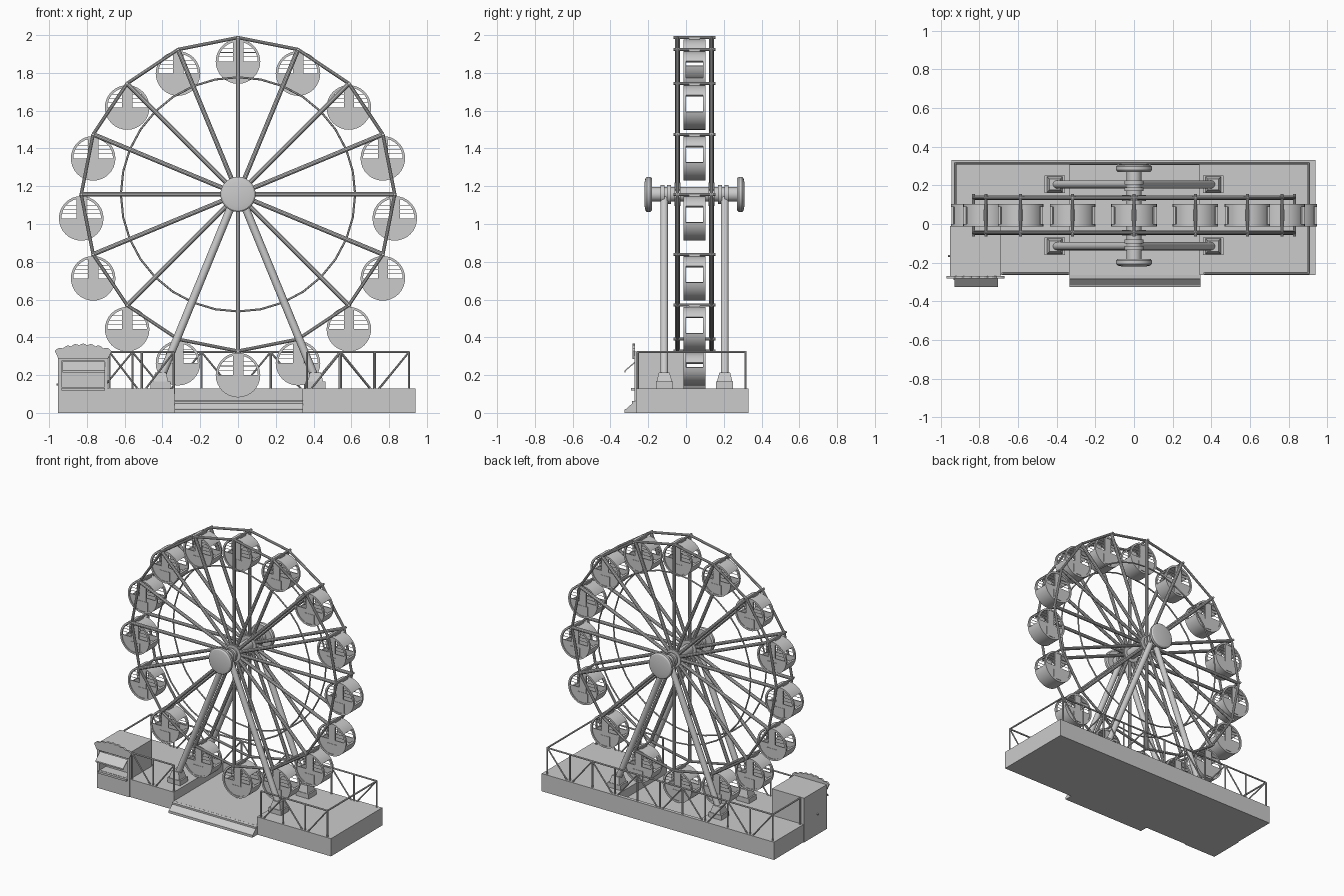
import bpy, bmesh, math
from mathutils import Vector, Matrix

if "Cube" in bpy.data.objects:
    bpy.data.objects.remove(bpy.data.objects["Cube"])

HUB_Z, R, YC, N = 1.157, 0.83, 0.045, 16
YF, YB = -0.045, 0.135          # front and back wheel planes


def rod(bm, p, q, r, n=10, r2=None, turn=0):
    p, q = Vector(p), Vector(q)
    m = Matrix.Translation((p + q) / 2) @ (q - p).to_track_quat('Z', 'Y').to_matrix().to_4x4()
    bmesh.ops.create_cone(bm, cap_ends=True, segments=n, radius1=r, radius2=r if r2 is None else r2,
                          depth=(q - p).length, matrix=m @ Matrix.Rotation(turn, 4, 'Z'))


def box(bm, x0, x1, y0, y1, z0, z1):
    m = Matrix.Translation(((x0 + x1) / 2, (y0 + y1) / 2, (z0 + z1) / 2))
    bmesh.ops.create_cube(bm, size=1, matrix=m @ Matrix.Diagonal((x1 - x0, y1 - y0, z1 - z0, 1)))


def prism(bm, pts, t0, t1, axis='y'):
    at = (lambda a, b, t: (a, t, b)) if axis == 'y' else (lambda a, b, t: (t, a, b))
    lo = [bm.verts.new(at(a, b, t0)) for a, b in pts]
    hi = [bm.verts.new(at(a, b, t1)) for a, b in pts]
    bm.faces.new(lo)
    bm.faces.new(hi[::-1])
    for i in range(len(pts)):
        j = (i + 1) % len(pts)
        bm.faces.new((lo[i], lo[j], hi[j], hi[i]))


def finish(name, bm, smooth=True):
    bmesh.ops.recalc_face_normals(bm, faces=bm.faces)
    me = bpy.data.meshes.new(name)
    bm.to_mesh(me)
    bm.free()
    ob = bpy.data.objects.new(name, me)
    bpy.context.collection.objects.link(ob)
    if smooth:
        bpy.ops.object.select_all(action='DESELECT')
        ob.select_set(True)
        bpy.context.view_layer.objects.active = ob
        bpy.ops.object.shade_smooth_by_angle(angle=math.radians(35))
    return ob


def on_wheel(i, r, y, n=N):
    a = math.tau * i / n
    return Vector((r * math.cos(a), y, HUB_Z + r * math.sin(a)))


# Platform with lowered boarding bay and back curb
bm = bmesh.new()
prism(bm, [(-0.945, 0), (0.94, 0), (0.94, 0.13), (0.34, 0.13), (0.34, 0.065),
           (-0.335, 0.065), (-0.335, 0.13), (-0.945, 0.13)], -0.265, 0.305)
box(bm, -0.945, 0.94, 0.305, 0.33, 0, 0.13)
finish('platform', bm, False)

# Entrance step and ramp lip
bm = bmesh.new()
prism(bm, [(-0.26, 0), (-0.325, 0), (-0.325, 0.018), (-0.315, 0.022), (-0.285, 0.05),
           (-0.285, 0.062), (-0.26, 0.065)], -0.335, 0.344, 'x')
finish('entrance_ramp', bm, False)

# Wheel spokes, rims, inner rings and cross pins
spokes, rims, rings, pins = (bmesh.new() for _ in range(4))
for i in range(N):
    for y in (YF, YB):
        rod(spokes, on_wheel(i, 0.03, y), on_wheel(i, R, y), 0.012)
        rod(rims, on_wheel(i, R, y), on_wheel(i + 1, R, y), 0.009)
        for k in (2 * i, 2 * i + 1):
            rod(rings, on_wheel(k, 0.62, y, 32), on_wheel(k + 1, 0.62, y, 32), 0.0055, 6)
    rod(pins, on_wheel(i, R, -0.065), on_wheel(i, R, 0.155), 0.008)
for name, b in (('spokes', spokes), ('outer_rims', rims), ('inner_rings', rings), ('cross_pins', pins)):
    finish(name, b)

# Axle, hub flanges and rounded end caps
bm = bmesh.new()
rod(bm, (0, -0.2, HUB_Z), (0, 0.29, HUB_Z), 0.038, 32)
for s in (-1, 1):
    for d, e, r in ((0.075, 0.105, 0.062), (0.125, 0.145, 0.05), (0.16, 0.18, 0.05)):
        rod(bm, (0, YC + s * d, HUB_Z), (0, YC + s * e, HUB_Z), r, 32)
    for d, e, r, r2 in ((0.225, 0.235, 0.085, 0.093), (0.235, 0.252, 0.093, 0.093),
                        (0.252, 0.26, 0.093, 0.085), (0.26, 0.265, 0.085, 0.06)):
        rod(bm, (0, YC + s * d, HUB_Z), (0, YC + s * e, HUB_Z), r, 40, r2)
finish('hub_axle', bm)

# A-frame legs with stepped feet
legs, feet = bmesh.new(), bmesh.new()
for y in (-0.115, 0.205):
    for s in (-1, 1):
        rod(legs, (s * 0.415, y, 0.17), (s * 0.01, y, HUB_Z), 0.021, 20)
        x = s * 0.41
        box(feet, x - 0.052, x + 0.052, y - 0.045, y + 0.045, 0.13, 0.165)
        rod(feet, (x, y, 0.165), (x, y, 0.215), 0.058, 4, 0.04, math.pi / 4)
finish('support_legs', legs)
finish('leg_feet', feet, False)

# Gondola: drum shell with side windows, half-closed ends, doors, bars, benches
GR, GW, SEG = 0.118, 0.058, 32
bm = bmesh.new()
ys = (-GW, -GW + 0.014, GW - 0.014, GW)
grid = [[bm.verts.new((GR * math.cos(math.tau * k / SEG), y, GR * math.sin(math.tau * k / SEG)))
         for y in ys] for k in range(SEG)]
window = {31, 0, 1, 2, 13, 14, 15, 16}
for k in range(SEG):
    for c in range(3):
        if not (c == 1 and k in window):
            n = (k + 1) % SEG
            bm.faces.new((grid[k][c], grid[n][c], grid[n][c + 1], grid[k][c + 1]))
bmesh.ops.recalc_face_normals(bm, faces=bm.faces)
bmesh.ops.solidify(bm, geom=bm.faces[:], thickness=0.013)
half = [(0.11 * math.cos(math.pi + math.pi * k / 16), 0.11 * math.sin(math.pi + math.pi * k / 16))
        for k in range(17)]
for s in (-1, 1):
    prism(bm, half, s * 0.046, s * 0.053)
    a, b = sorted((s * 0.044, s * 0.055))
    box(bm, -0.026, 0.028, a, b, -0.03, 0.106)
    a, b = sorted((s * 0.05, s * 0.057))
    box(bm, -0.038, 0.04, a, b, -0.1, -0.03)
    for z in (0.025, 0.048, 0.07):
        w = math.sqrt(0.108 ** 2 - z * z)
        rod(bm, (-w, s * 0.05, z), (w, s * 0.05, z), 0.0018, 5)
    a, b = sorted((s * 0.045, s * 0.095))
    box(bm, a, b, -0.045, 0.045, -0.05, -0.04)
# hanger on top of the drum
box(bm, -0.012, 0.012, -0.03, 0.03, 0.112, 0.127)
cabin = finish('gondola_0', bm)
for i in range(N):
    ob = cabin if i == 0 else cabin.copy()
    if i:
        ob.name = 'gondola_%d' % i
        bpy.context.collection.objects.link(ob)
    ob.location = on_wheel(i, R, YC) - Vector((0, 0, 0.127))

# Railings with alternating diagonal braces
bm = bmesh.new()


def railing(p, q, panels, brace=True):
    p, q = Vector(p), Vector(q)
    up, dn = Vector((0, 0, 0.322)), Vector((0, 0, 0.1))
    rod(bm, p + up, q + up, 0.006, 8)
    for i in range(panels + 1):
        a = p.lerp(q, i / panels)
        rod(bm, a + dn, a + up, 0.006, 8)
        if brace and i < panels:
            b = p.lerp(q, (i + 1) / panels)
            lo, hi = (a, b) if i % 2 else (b, a)
            rod(bm, lo + dn, hi + up, 0.005, 8)


railing((0.905, 0.315, 0), (-0.925, 0.315, 0), 10)
railing((0.905, -0.255, 0), (0.365, -0.255, 0), 3)
railing((-0.34, -0.255, 0), (-0.68, -0.255, 0), 2)
railing((0.905, -0.255, 0), (0.905, 0.315, 0), 1, False)
railing((-0.925, 0.315, 0), (-0.925, 0.0, 0), 1, False)
finish('railings', bm)

# Ticket booth walls around a serving window
bm = bmesh.new()
X0, X1 = -0.952, -0.69
box(bm, X0, X1, -0.272, -0.01, 0, 0.135)
box(bm, X0, X1, -0.272, -0.01, 0.278, 0.325)
box(bm, X0, X1, -0.2, -0.01, 0.135, 0.278)
box(bm, X0, -0.932, -0.272, -0.2, 0.135, 0.278)
box(bm, -0.71, X1, -0.272, -0.2, 0.135, 0.278)
finish('ticket_booth', bm, False)

# Counter, awning and side door knob
bm = bmesh.new()
box(bm, -0.935, -0.705, -0.29, -0.25, 0.118, 0.133)
prism(bm, [(-0.27, 0.272), (-0.325, 0.225), (-0.325, 0.215), (-0.32, 0.215),
           (-0.32, 0.222), (-0.27, 0.264)], -0.93, -0.705, 'x')
rod(bm, (-0.95, -0.165, 0.15), (-0.962, -0.165, 0.15), 0.006, 10)
finish('booth_counter_and_awning', bm, False)

# Scalloped signboard
bm = bmesh.new()
top = []
for k in range(29):
    t = k / 28
    top.append((-0.97 + 0.3 * t, 0.328 + 0.03 * math.sin(math.pi * t) + 0.009 * abs(math.sin(3.5 * math.tau * t / 2 * 2))))
prism(bm, [(-0.67, 0.325), (-0.69, 0.285), (-0.95, 0.285)] + top, -0.283, -0.27)
finish('booth_signboard', bm, False)
